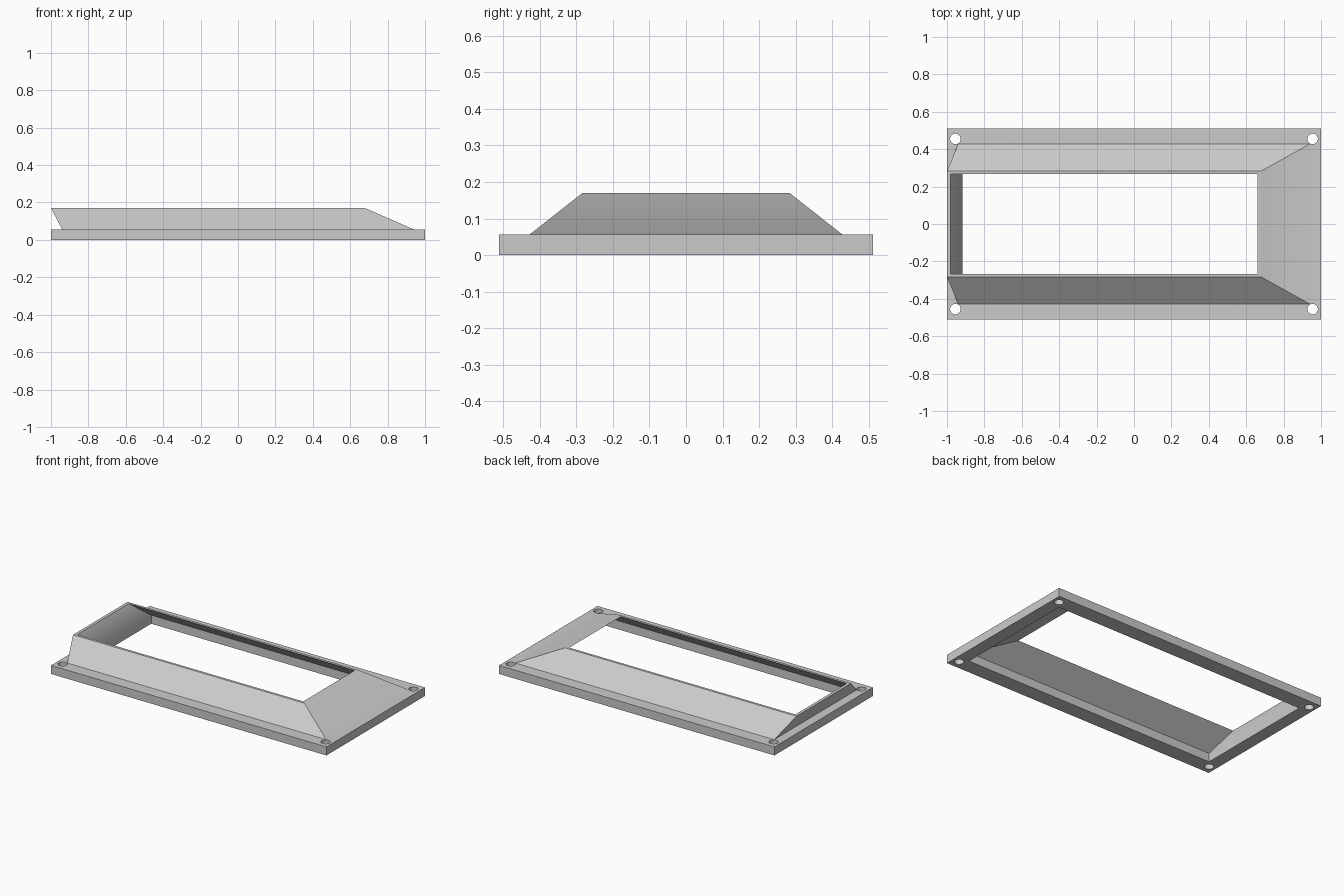
import bpy
import bmesh
import math

cube = bpy.data.objects.get("Cube")
if cube:
    bpy.data.objects.remove(cube, do_unlink=True)

# Single flat grey material
grey = bpy.data.materials.new("grey")
grey.use_nodes = True
colour = (0.6, 0.6, 0.6, 1)
grey.diffuse_color = colour
grey.node_tree.nodes["Principled BSDF"].inputs["Base Color"].default_value = colour

BASE, TOP = 0.056, 0.17

# Rectangular sections around the shell: x min, x max, half depth, height
sections = [
    (-1.0, 1.0, 0.511, 0.0),        # flange underside
    (-1.0, 1.0, 0.511, BASE),       # flange top
    (-0.94, 0.94, 0.428, BASE),     # foot of the hood
    (-1.0, 0.68, 0.283, TOP),       # outer rim
    (-0.98, 0.66, 0.266, TOP),      # inner rim
    (-0.917, 0.917, 0.41, BASE),    # inside of the hood
    (-0.917, 0.917, 0.41, 0.0),     # inside of the flange
]

# Flanged bezel: loft the sections into a closed ring
bm = bmesh.new()
rings = [[bm.verts.new(p) for p in ((a, -d, z), (b, -d, z), (b, d, z), (a, d, z))]
         for a, b, d, z in sections]
for i, low in enumerate(rings):
    high = rings[(i + 1) % len(rings)]
    for j in range(4):
        k = (j + 1) % 4
        bm.faces.new((low[j], low[k], high[k], high[j]))
bmesh.ops.recalc_face_normals(bm, faces=bm.faces)
mesh = bpy.data.meshes.new("bezel_frame")
bm.to_mesh(mesh)
bm.free()
mesh.materials.append(grey)
frame = bpy.data.objects.new("bezel_frame", mesh)
bpy.context.collection.objects.link(frame)

# Four corner screw holes in one cutter
bm = bmesh.new()
for x in (-0.955, 0.955):
    for y in (-0.455, 0.455):
        made = bmesh.ops.create_cone(bm, cap_ends=True, segments=32,
                                     radius1=0.028, radius2=0.028, depth=0.2)
        bmesh.ops.translate(bm, verts=made["verts"], vec=(x, y, BASE / 2))
cut_mesh = bpy.data.meshes.new("screw_hole_cutter")
bm.to_mesh(cut_mesh)
bm.free()
cut_mesh.materials.append(grey)
cutter = bpy.data.objects.new("screw_hole_cutter", cut_mesh)
bpy.context.collection.objects.link(cutter)
cutter.hide_render = True

holes = frame.modifiers.new("screw_holes", "BOOLEAN")
holes.operation = "DIFFERENCE"
holes.solver = "EXACT"
holes.object = cutter

# Apply the holes, drop the cutter, then smooth the shallow edges
bpy.ops.object.select_all(action="DESELECT")
frame.select_set(True)
bpy.context.view_layer.objects.active = frame
bpy.ops.object.modifier_apply(modifier=holes.name)
bpy.data.objects.remove(cutter, do_unlink=True)
bpy.ops.object.shade_smooth_by_angle(angle=math.radians(30))
